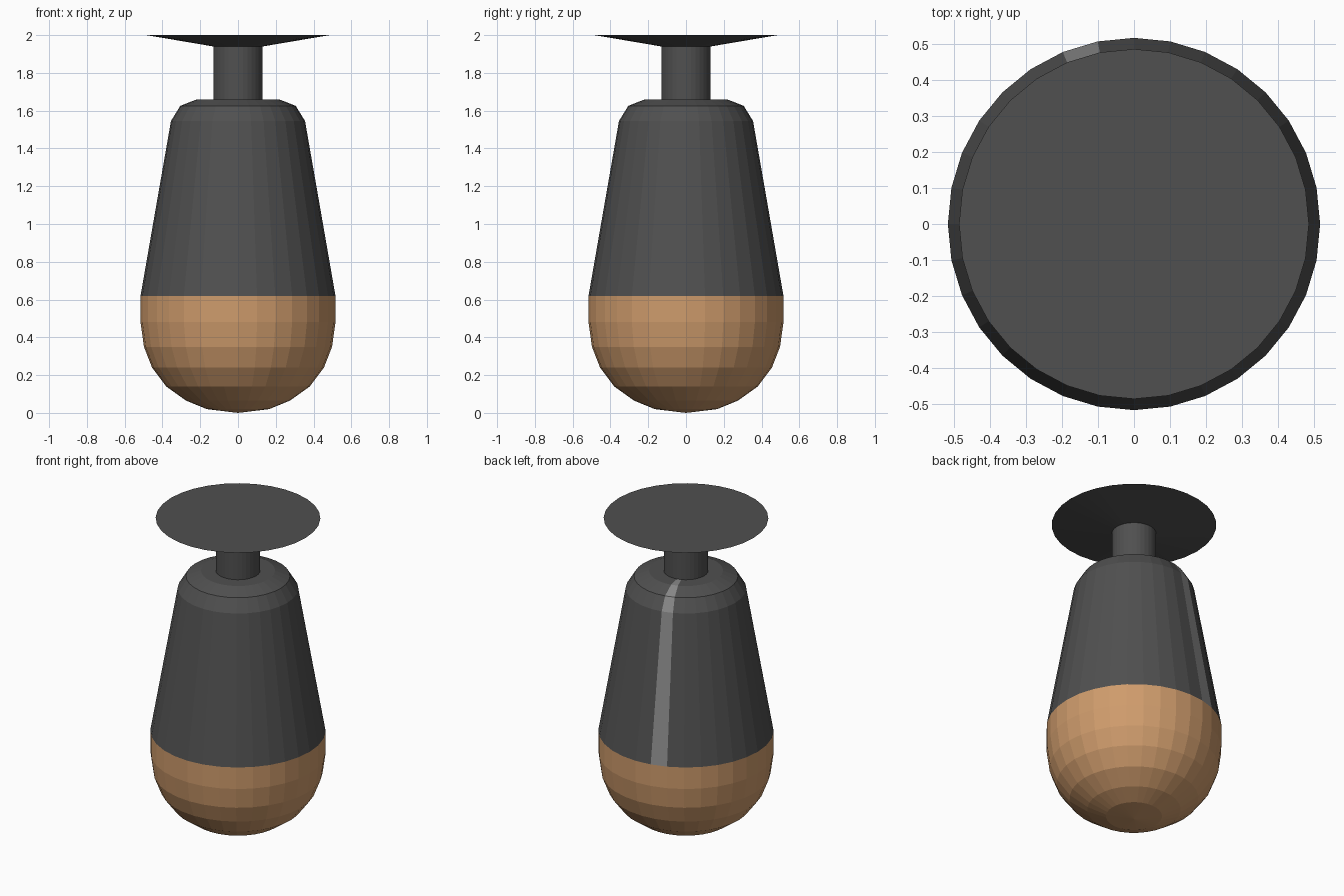
import bpy, bmesh, math

if "Cube" in bpy.data.objects:
    bpy.data.objects.remove(bpy.data.objects["Cube"])

SIDES = 32

def material(name, rgb):
    m = bpy.data.materials.new(name)
    m.diffuse_color = (*rgb, 1)
    m.use_nodes = True
    m.node_tree.nodes["Principled BSDF"].inputs["Base Color"].default_value = m.diffuse_color
    return m

def lathe(name, profile, mats, stripe=None):
    """Spin a (radius, z) profile, listed bottom to top, into a closed faceted solid."""
    bm = bmesh.new()
    rings = []
    for r, z in profile:
        if r == 0:
            rings.append([bm.verts.new((0, 0, z))] * SIDES)
        else:
            rings.append([bm.verts.new((r * math.cos(k * math.tau / SIDES),
                                        r * math.sin(k * math.tau / SIDES), z))
                          for k in range(SIDES)])
    for lo, hi in zip(rings, rings[1:]):
        for k in range(SIDES):
            n = (k + 1) % SIDES
            corners = list(dict.fromkeys((lo[k], lo[n], hi[n], hi[k])))
            f = bm.faces.new(corners)
            f.material_index = 1 if k == stripe else 0
    # Flat caps where the profile does not reach the axis
    if profile[0][0] > 0:
        bm.faces.new(rings[0][::-1])
    if profile[-1][0] > 0:
        bm.faces.new(rings[-1])
    mesh = bpy.data.meshes.new(name)
    bm.to_mesh(mesh)
    bm.free()
    for m in mats:
        mesh.materials.append(m)
    obj = bpy.data.objects.new(name, mesh)
    bpy.context.collection.objects.link(obj)
    return obj

dark = material("dark_grey", (0.08, 0.08, 0.08))
light = material("light_grey", (0.25, 0.25, 0.25))
wood = material("wood", (0.62, 0.33, 0.15))

# Rounded lower bowl
lathe("lower_bowl", [(0, 0), (0.165, 0.02), (0.275, 0.065), (0.38, 0.14),
                     (0.455, 0.24), (0.498, 0.35), (0.516, 0.48), (0.516, 0.62)], [wood])

# Tapered body with rounded shoulder and one lighter strip at the back
lathe("tapered_body", [(0.516, 0.62), (0.355, 1.545), (0.306, 1.625),
                       (0.218, 1.66), (0.13, 1.66)], [dark, light], stripe=9)

# Neck
lathe("neck", [(0.131, 1.66), (0.131, 1.94)], [dark])

# Flared mounting plate
lathe("mounting_plate", [(0.131, 1.94), (0.485, 2.0)], [dark])
